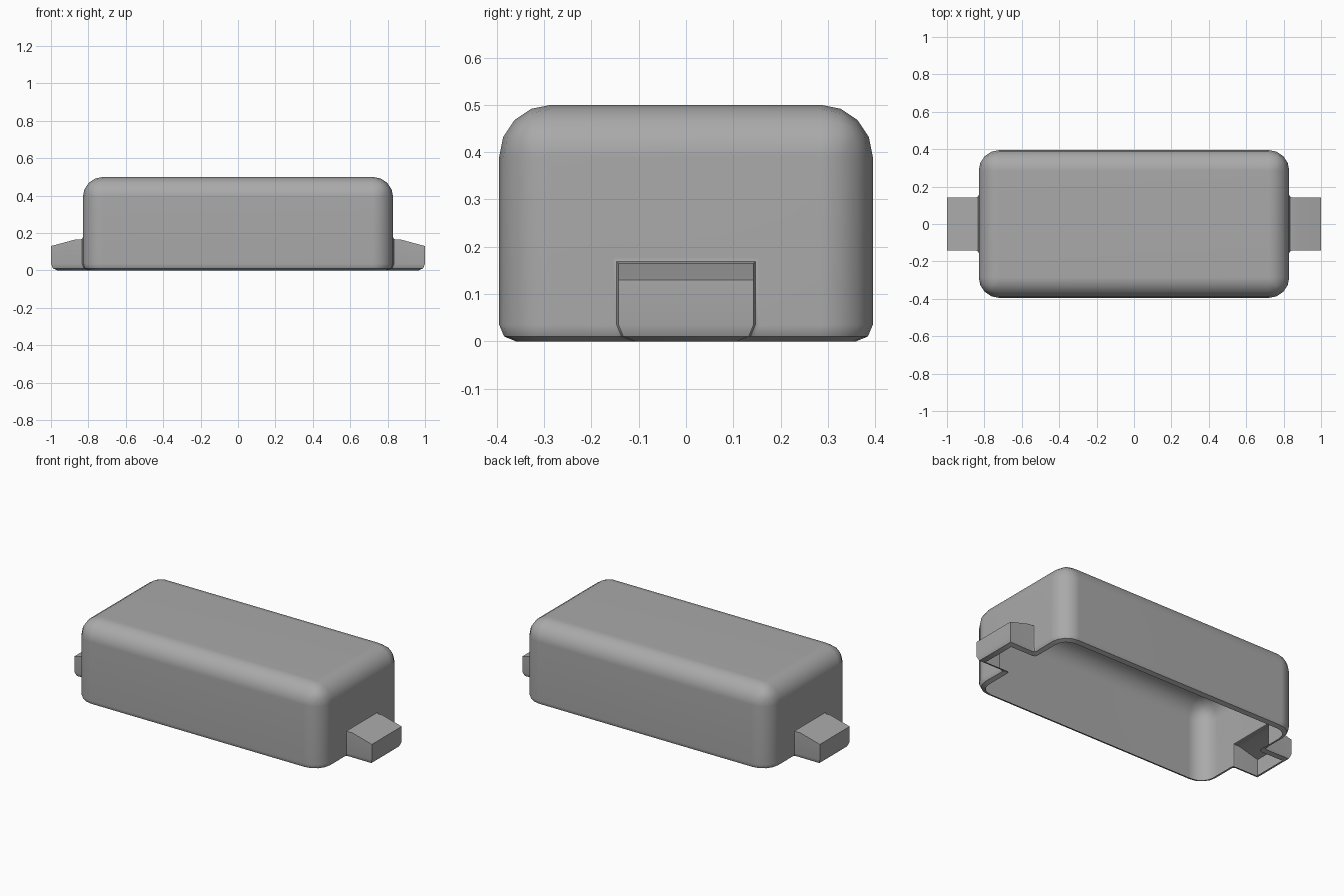
import bpy, bmesh
from mathutils import Matrix, Vector

if "Cube" in bpy.data.objects:
    bpy.data.objects.remove(bpy.data.objects["Cube"])

HALF_X, HALF_Y, HEIGHT = 0.83, 0.395, 0.5
LIP = 0.035

grey = bpy.data.materials.new("mid grey")
grey.use_nodes = True
grey.diffuse_color = (0.4, 0.4, 0.4, 1)
grey.node_tree.nodes["Principled BSDF"].inputs["Base Color"].default_value = grey.diffuse_color


def to_object(bm, name):
    bmesh.ops.recalc_face_normals(bm, faces=bm.faces[:])
    mesh = bpy.data.meshes.new(name)
    bm.to_mesh(mesh)
    bm.free()
    obj = bpy.data.objects.new(name, mesh)
    bpy.context.collection.objects.link(obj)
    mesh.materials.append(grey)
    return obj


def round_edges(bm, rule, radius, segments):
    edges = [e for e in bm.edges if rule(e)]
    bmesh.ops.bevel(bm, geom=edges, offset=radius, offset_type='OFFSET',
                    segments=segments, profile=0.5, affect='EDGES')


def at_floor(e):
    return all(v.co.z < 0.001 for v in e.verts)


# Rounded casing block
bm = bmesh.new()
bmesh.ops.create_cube(bm, size=1, matrix=Matrix.Translation((0, 0, HEIGHT / 2))
                      @ Matrix.Diagonal((2 * HALF_X, 2 * HALF_Y, HEIGHT, 1)))
round_edges(bm, lambda e: not at_floor(e), 0.11, 4)
round_edges(bm, at_floor, LIP, 2)
casing = to_object(bm, "casing")


# End tab with a sloping top
def make_tab(side):
    bm = bmesh.new()
    profile = [(0.7, 0), (1, 0), (1, 0.13), (0.87, 0.165), (0.7, 0.165)]
    face = bm.faces.new([bm.verts.new((side * x, -0.143, z)) for x, z in profile])
    grown = bmesh.ops.extrude_face_region(bm, geom=[face])
    bmesh.ops.translate(bm, vec=Vector((0, 0.286, 0)),
                        verts=[g for g in grown["geom"] if isinstance(g, bmesh.types.BMVert)])
    bmesh.ops.recalc_face_normals(bm, faces=bm.faces[:])
    round_edges(bm, lambda e: at_floor(e) and any(abs(v.co.x) > 0.9 for v in e.verts), LIP, 2)
    return to_object(bm, "tab")


# Merge both tabs into the casing
bpy.context.view_layer.objects.active = casing
for side in (-1, 1):
    tab = make_tab(side)
    union = casing.modifiers.new("join tab", 'BOOLEAN')
    union.operation = 'UNION'
    union.solver = 'EXACT'
    union.object = tab
    bpy.ops.object.modifier_apply(modifier=union.name)
    bpy.data.objects.remove(tab)

# Fillet the tab roots, then open the underside into a hollow shell
bm = bmesh.new()
bm.from_mesh(casing.data)
bmesh.ops.remove_doubles(bm, verts=bm.verts[:], dist=0.0005)
bm.normal_update()
round_edges(bm, lambda e: e.is_manifold and e.calc_face_angle_signed() < -0.5, 0.012, 2)
bm.normal_update()
floor = [f for f in bm.faces if f.normal.z < -0.9 and f.calc_center_median().z < 0.002]
bmesh.ops.delete(bm, geom=floor, context='FACES')
bm.to_mesh(casing.data)
bm.free()

# Smooth rounded corners, crisp tab edges
casing.select_set(True)
bpy.ops.object.shade_smooth_by_angle(angle=0.6)
weighted = casing.modifiers.new("even shading", 'WEIGHTED_NORMAL')
weighted.keep_sharp = True
